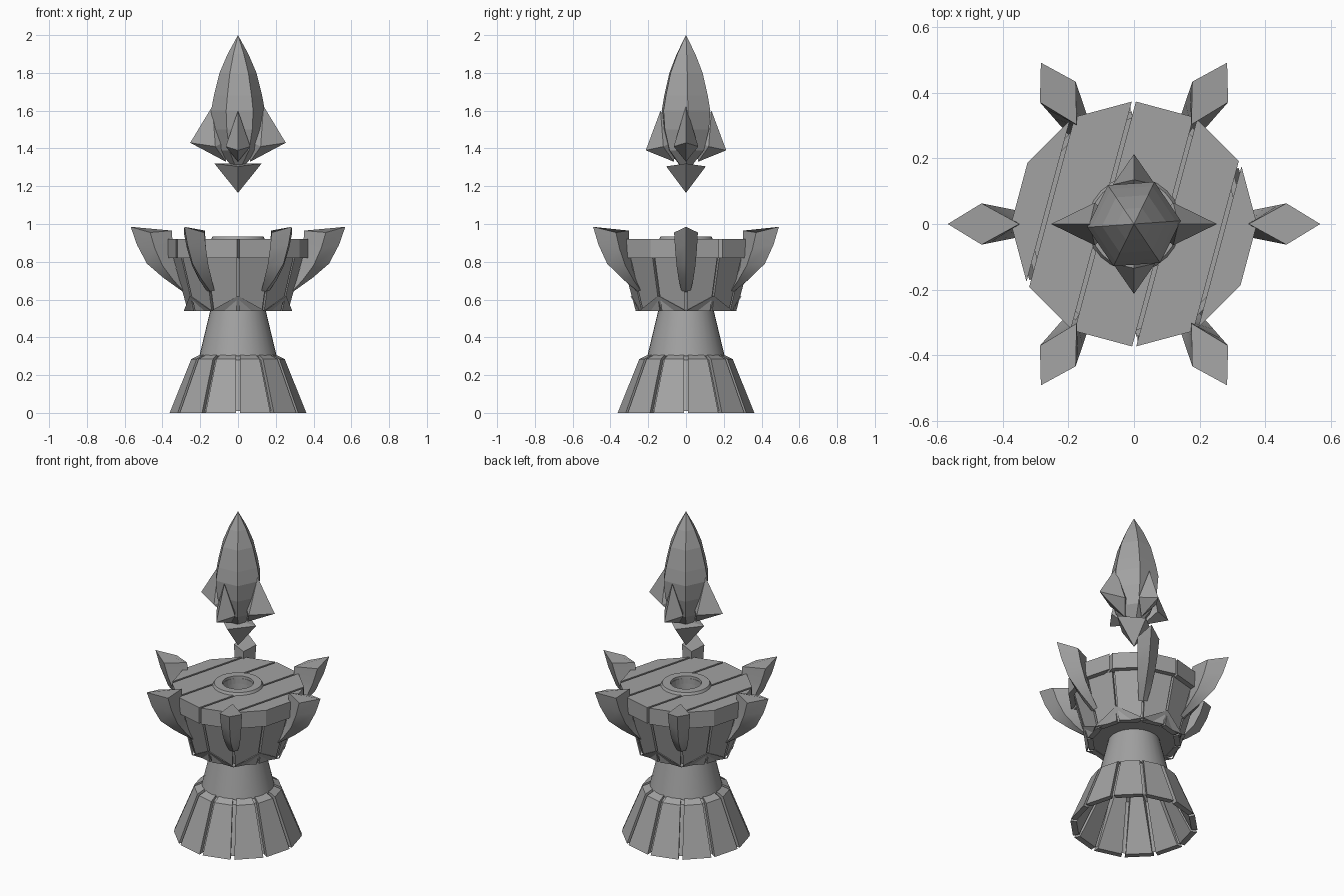
import bpy, bmesh, math
from mathutils import Vector, Matrix

cube = bpy.data.objects.get("Cube")
if cube:
    bpy.data.objects.remove(cube, do_unlink=True)

stone = bpy.data.materials.new("grey stone")
stone.use_nodes = True
GREY = (0.36, 0.36, 0.36, 1)
stone.diffuse_color = GREY
stone.node_tree.nodes["Principled BSDF"].inputs["Base Color"].default_value = GREY


def finish(name, bm, smooth=False):
    bmesh.ops.recalc_face_normals(bm, faces=bm.faces)
    mesh = bpy.data.meshes.new(name)
    bm.to_mesh(mesh)
    bm.free()
    mesh.materials.append(stone)
    obj = bpy.data.objects.new(name, mesh)
    bpy.context.collection.objects.link(obj)
    if smooth:
        bpy.ops.object.select_all(action='DESELECT')
        obj.select_set(True)
        bpy.context.view_layer.objects.active = obj
        bpy.ops.object.shade_smooth_by_angle(angle=math.radians(35))
    return obj


def polar(r, a, z):
    return Vector((r * math.cos(a), r * math.sin(a), z))


def loft(bm, rings, caps=True, closed=False):
    """Skin a list of equal-length point rings."""
    loops = [[bm.verts.new(p) for p in ring] for ring in rings]
    pairs = list(zip(loops, loops[1:]))
    if closed:
        pairs.append((loops[-1], loops[0]))
    for a, b in pairs:
        n = len(a)
        for i in range(n):
            j = (i + 1) % n
            bm.faces.new((a[i], a[j], b[j], b[i]))
    if caps and not closed:
        bm.faces.new(loops[0])
        bm.faces.new(loops[-1])


def turned(name, profile, sides, turn=0.0, caps=True, closed=False, smooth=False):
    bm = bmesh.new()
    loft(bm, [[polar(r, turn + math.tau * i / sides, z) for i in range(sides)]
              for r, z in profile], caps, closed)
    bmesh.ops.remove_doubles(bm, verts=bm.verts, dist=0.0005)
    return finish(name, bm, smooth)


STEP = math.tau / 12


def plank_ring(name, profile, gap):
    """Twelve flat planks; profile is a closed (radius, z) section."""
    bm = bmesh.new()
    for k in range(12):
        rot = Matrix.Rotation((k + 0.5) * STEP, 3, 'Z')
        ends = []
        for side in (-1, 1):
            ends.append([rot @ Vector((r * math.cos(STEP / 2),
                                       side * (r * math.sin(STEP / 2) - gap), z))
                         for r, z in profile])
        loft(bm, ends)
    return finish(name, bm)


# Flared foot: open underneath, planks over a thin backing shell
plank_ring("foot_planks",
           [(0.365, 0), (0.25, 0.285), (0.20, 0.31), (0.18, 0.29), (0.33, 0)], 0.011)
turned("foot_backing", [(0.335, 0.01), (0.225, 0.28), (0.19, 0.30)], 12, caps=False)

# Round neck
turned("neck", [(0.205, 0.30), (0.145, 0.55)], 32, smooth=True)

# Crown body
plank_ring("crown_planks",
           [(0.268, 0.54), (0.345, 0.825), (0.31, 0.825), (0.235, 0.54)], 0.007)
turned("crown_core", [(0.25, 0.545), (0.325, 0.82), (0.325, 0.84)], 12)

# Leaning triangular plates around the crown's lower edge
bm = bmesh.new()
for k in range(6):
    a = k * math.tau / 6
    mid = a + math.tau / 12
    front = [polar(0.287, a, 0.54), polar(0.287, a + math.tau / 6, 0.54),
             polar(0.295, mid, 0.62)]
    back = [p - polar(0.006, mid, 0) for p in front]
    loft(bm, [back, front])
finish("crown_plates", bm)

# Deck: a twelve-sided slab split into five diagonal slats
R = 0.375
normal = polar(1, math.radians(165), 0)
inner, outer = R * math.cos(math.radians(75)), R * math.cos(math.radians(45))
edges = [-1, -outer, -inner, inner, outer, 1]
deck = bmesh.new()
for lo, hi in zip(edges, edges[1:]):
    slat = bmesh.new()
    loft(slat, [[polar(R, i * STEP, z) for i in range(12)] for z in (0.82, 0.92)])
    for offset, sign in ((lo + 0.006, -1), (hi - 0.006, 1)):
        geom = slat.verts[:] + slat.edges[:] + slat.faces[:]
        cut = bmesh.ops.bisect_plane(slat, geom=geom, plane_co=normal * offset,
                                     plane_no=normal * sign, clear_outer=True)
        rim = [e for e in cut["geom_cut"] if isinstance(e, bmesh.types.BMEdge)]
        if rim:
            bmesh.ops.holes_fill(slat, edges=rim)
    part = bpy.data.meshes.new("slat")
    slat.to_mesh(part)
    slat.free()
    deck.from_mesh(part)
    bpy.data.meshes.remove(part)
deck = finish("deck_slats", deck)

# Socket in the deck, with a bevelled collar
cutter = turned("socket_cutter", [(0.086, 0.80), (0.086, 1.0)], 24)
cutter.hide_render = True
cutter.display_type = 'WIRE'
hole = deck.modifiers.new("socket", 'BOOLEAN')
hole.operation = 'DIFFERENCE'
hole.solver = 'EXACT'
hole.object = cutter
bpy.context.view_layer.update()
mesh = bpy.data.meshes.new_from_object(
    deck.evaluated_get(bpy.context.evaluated_depsgraph_get()))
deck.modifiers.clear()
deck.data = mesh
bpy.data.objects.remove(cutter, do_unlink=True)
turned("socket_collar", [(0.145, 0.915), (0.135, 0.935), (0.088, 0.935), (0.084, 0.84)],
       24, caps=False, smooth=True)

# Six curved horns; each level is outer, side and inner points
HORN = [((0.29, 0.64), (0.283, 0.022, 0.64), (0.27, 0.65)),
        ((0.395, 0.715), (0.34, 0.038, 0.70), (0.30, 0.70)),
        ((0.482, 0.79), (0.40, 0.050, 0.78), (0.33, 0.77)),
        ((0.535, 0.89), (0.44, 0.058, 0.87), (0.345, 0.87)),
        ((0.568, 0.985), (0.465, 0.063, 0.955), (0.35, 0.965))]
for k in range(6):
    bm = bmesh.new()
    rings = []
    for (ro, zo), (rs, w, zs), (ri, zi) in HORN:
        rings.append([Vector((ro, 0, zo)), Vector((rs, w, zs)),
                      Vector((ri, 0, zi)), Vector((rs, -w, zs))])
    loft(bm, rings)
    bmesh.ops.rotate(bm, verts=bm.verts, matrix=Matrix.Rotation(k * math.tau / 6, 3, 'Z'))
    finish(f"horn_{k + 1}", bm, smooth=True)

# Floating crystal
turned("crystal_core",
       [(0.01, 1.28), (0.105, 1.39), (0.135, 1.50), (0.143, 1.60),
        (0.128, 1.68), (0.098, 1.80), (0.055, 1.90), (0.0, 2.0)],
       6, turn=math.radians(4))


def shard(name, points, angle):
    bm = bmesh.new()
    for p in points:
        bm.verts.new(p)
    bmesh.ops.convex_hull(bm, input=bm.verts[:])
    bmesh.ops.rotate(bm, verts=bm.verts, matrix=Matrix.Rotation(angle, 3, 'Z'))
    finish(name, bm)


# Side shards: left and right are larger than front and back
for k, name in enumerate(("left", "back", "right", "front")):
    big = k % 2 == 0
    tip, tip_z, top_z = (0.253, 1.43, 1.625) if big else (0.213, 1.39, 1.60)
    shard("shard_" + name,
          [(tip, 0, tip_z), (0.135, 0, top_z), (0.065, 0, 1.33),
           (0.12, 0.065, 1.41), (0.12, -0.065, 1.41), (0.04, 0, 1.45)],
          k * math.pi / 2)

# Pointed shard below the crystal
shard("shard_bottom",
      [(0.125, 0, 1.32), (-0.125, 0, 1.32), (0, 0.105, 1.305), (0, -0.105, 1.305),
       (0, 0, 1.165)], 0)
